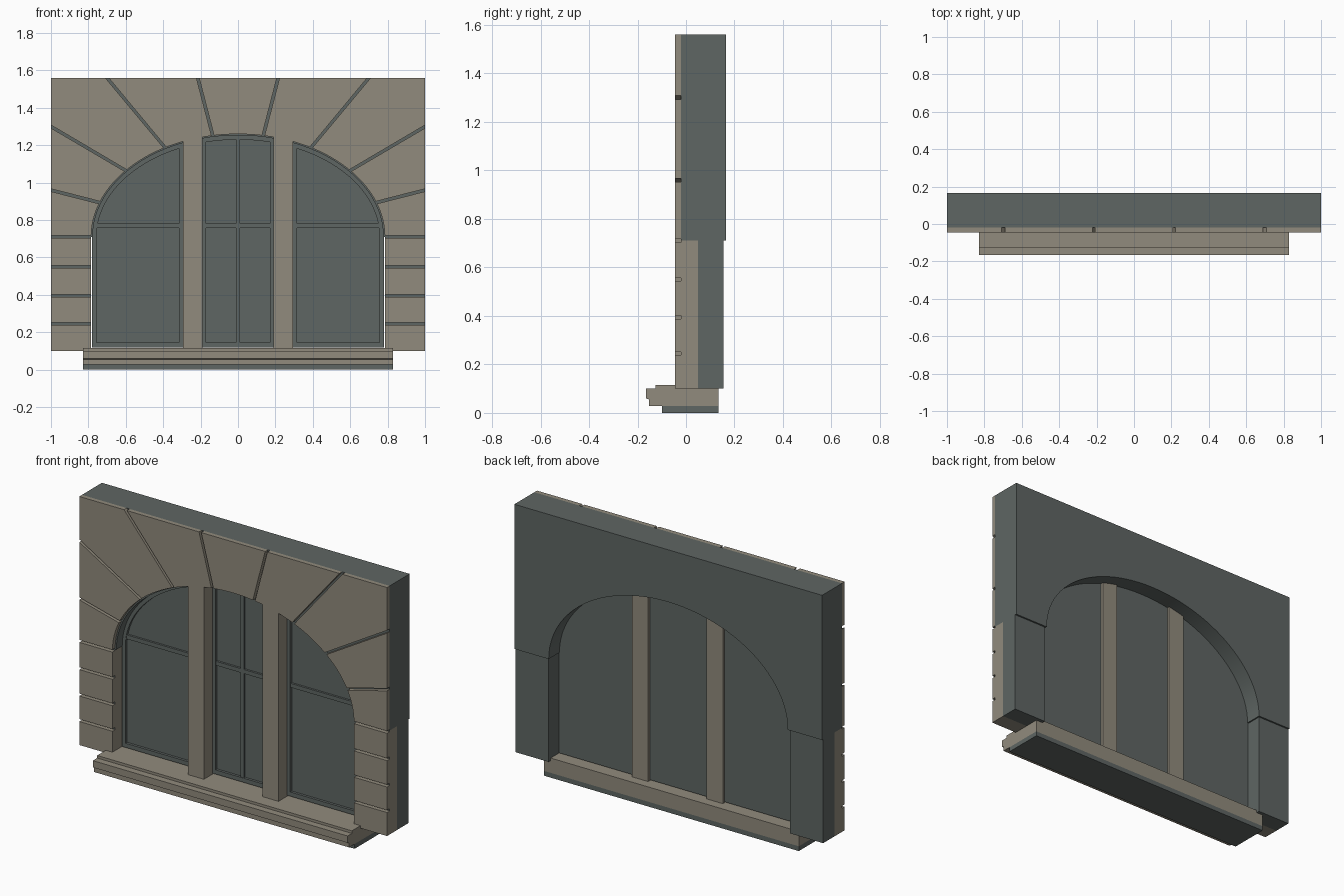
import bpy, bmesh
from math import cos, sin, acos, pi, hypot

if "Cube" in bpy.data.objects:
    bpy.data.objects.remove(bpy.data.objects["Cube"])


def material(name, rgb):
    m = bpy.data.materials.new(name)
    m.use_nodes = True
    m.diffuse_color = (*rgb, 1)
    m.node_tree.nodes["Principled BSDF"].inputs["Base Color"].default_value = (*rgb, 1)
    return m


STONE = material("warm stone", (0.285, 0.258, 0.205))
DARK = material("dark slate", (0.114, 0.133, 0.126))

# Opening: half width, rise and springing height; wall limits
A, B, SPRING = 0.785, 0.55, 0.71
TOP, BOTTOM, FRONT, BACKING = 1.56, 0.10, -0.045, -0.02


def finish(name, bm, mats, smooth=False):
    bmesh.ops.recalc_face_normals(bm, faces=bm.faces)
    me = bpy.data.meshes.new(name)
    bm.to_mesh(me)
    bm.free()
    ob = bpy.data.objects.new(name, me)
    bpy.context.collection.objects.link(ob)
    for m in mats:
        me.materials.append(m)
    if smooth:
        bpy.ops.object.select_all(action='DESELECT')
        ob.select_set(True)
        bpy.context.view_layer.objects.active = ob
        bpy.ops.object.shade_smooth_by_angle()
    return ob


def prism(name, pts, lo, hi, mat, along="y", smooth=False):
    """Extrude an outline: (x, z) along y, or (y, z) along x."""
    bm = bmesh.new()
    rings = []
    for d in (lo, hi):
        rings.append([bm.verts.new((p, d, z) if along == "y" else (d, p, z)) for p, z in pts])
    n = len(pts)
    for r in rings:
        bm.faces.new(r)
    for i in range(n):
        j = (i + 1) % n
        bm.faces.new((rings[0][i], rings[0][j], rings[1][j], rings[1][i]))
    return finish(name, bm, [mat], smooth)


def box(name, x0, x1, y0, y1, z0, z1, mat):
    return prism(name, [(x0, z0), (x1, z0), (x1, z1), (x0, z1)], y0, y1, mat)


def arc(t0, t1, a=A, b=B, n=16):
    return [(a * cos(t0 + (t1 - t0) * i / n), SPRING + b * sin(t0 + (t1 - t0) * i / n))
            for i in range(n + 1)]


# Arched dark wall backing
prism("arch_wall", arc(0, pi, 0.777, 0.543, 48) + [(-1, SPRING), (-1, TOP), (1, TOP), (1, SPRING)],
      BACKING, 0.165, DARK, smooth=True)

# Facing stones around the arch, split by radiating joints
GAP = 0.007
joints = [(0.785, 1, 0.71), (0.74, 1, 0.96), (0.6, 1, 1.3), (0.39, 0.7, TOP), (0.135, 0.215, TOP)]
joints += [(-i, -x, z) for i, x, z in reversed(joints)]


def joint_side(joint, side):
    """Arch angle and outer point on one side of a joint."""
    inner, ox, oz = joint
    t = acos(max(-1, min(1, inner / A)))
    ix, iz = A * cos(t), SPRING + B * sin(t)
    length = hypot(ox - ix, oz - iz)
    t += side * GAP / hypot(A * sin(t), B * cos(t))
    if oz == TOP:
        return t, (ox - side * GAP * length / abs(oz - iz), oz)
    return t, (ox, oz + side * GAP * length / abs(ox - ix) * (1 if ox > 0 else -1))


for k in range(len(joints) - 1):
    t0, p0 = joint_side(joints[k], 1)
    t1, p1 = joint_side(joints[k + 1], -1)
    corner = []
    if (p0[1] == TOP) != (p1[1] == TOP):
        corner = [(1 if p0[0] > 0 else -1, TOP)]
    prism(f"arch_stone_{k + 1}", arc(t0, t1, n=8) + [p1] + corner + [p0],
          FRONT, BACKING, STONE, smooth=True)

# Piers: facing blocks, stone core with dark joints, dark rear
levels = [BOTTOM, 0.245, 0.395, 0.55, SPRING]
for s, side in ((1, "left"), (-1, "right")):
    x0, x1 = sorted((s * A, s))
    for k in range(4):
        z0 = levels[k] + (GAP if k else 0)
        box(f"{side}_pier_stone_{k + 1}", x0, x1, FRONT, BACKING, z0, levels[k + 1] - GAP, STONE)
    core = box(f"{side}_pier_core", x0, x1, BACKING, 0.05, BOTTOM, SPRING, STONE)
    core.data.materials.append(DARK)
    for f in core.data.polygons:
        f.material_index = 1 if f.normal.y < -0.9 else 0
    box(f"{side}_pier_rear", x0, x1, 0.05, 0.155, BOTTOM, SPRING, DARK)

# Stone mullions, topped by the arch curve
M0, M1, SILL = 0.19, 0.295, 0.115
for s, side in ((1, "left"), (-1, "right")):
    curve = [(s * x, z) for x, z in arc(acos(M1 / A), acos(M0 / A), n=6)]
    prism(f"{side}_mullion", [(s * M0, SILL), (s * M1, SILL)] + curve, FRONT, 0.08, STONE)


# Windows: a frame ring and a pane for each light
def outline(x0, x1, z0, a, b):
    t0 = acos(min(1, x1 / a))
    return [(x0, z0), (x1, z0)] + arc(t0, acos(x0 / a), a, b, 20)


def window(name, s, x0, x1, in0, in1):
    outer = outline(x0, x1, 0.12, 0.78, 0.547)
    inner = outline(in0, in1, 0.145, 0.757, 0.52)
    bm = bmesh.new()
    grid = [[bm.verts.new((s * x, y, z)) for x, z in pts]
            for pts, y in ((outer, 0.035), (inner, 0.035), (inner, 0.06), (outer, 0.06))]
    n = len(outer)
    for r in range(4):
        for i in range(n):
            j, q = (i + 1) % n, (r + 1) % 4
            bm.faces.new((grid[r][i], grid[r][j], grid[q][j], grid[q][i]))
    finish(name + "_frame", bm, [DARK], True)
    prism(name + "_pane", [(s * x, z) for x, z in outer], 0.05, 0.065, DARK)
    xa, xb = sorted((s * in0, s * in1))
    box(name + "_glazing_bar", xa, xb, 0.038, 0.055, 0.758, 0.782, DARK)


window("left_window", 1, M1, 0.78, 0.315, 0.757)
window("right_window", -1, M1, 0.78, 0.315, 0.757)
window("centre_window", 1, -M0, M0, -0.17, 0.17)
box("centre_upright_bar", -0.011, 0.011, 0.038, 0.055, 0.13, 1.24, DARK)

# Moulded sill on a dark base
W = 0.828
prism("sill", [(0.135, 0.028), (-0.152, 0.028), (-0.152, 0.055), (-0.165, 0.06), (-0.165, 0.1),
               (-0.125, 0.1), (-0.125, SILL), (0.135, SILL)], -W, W, STONE, along="x")
box("sill_base", -W, W, -0.1, 0.135, 0, 0.028, DARK)
